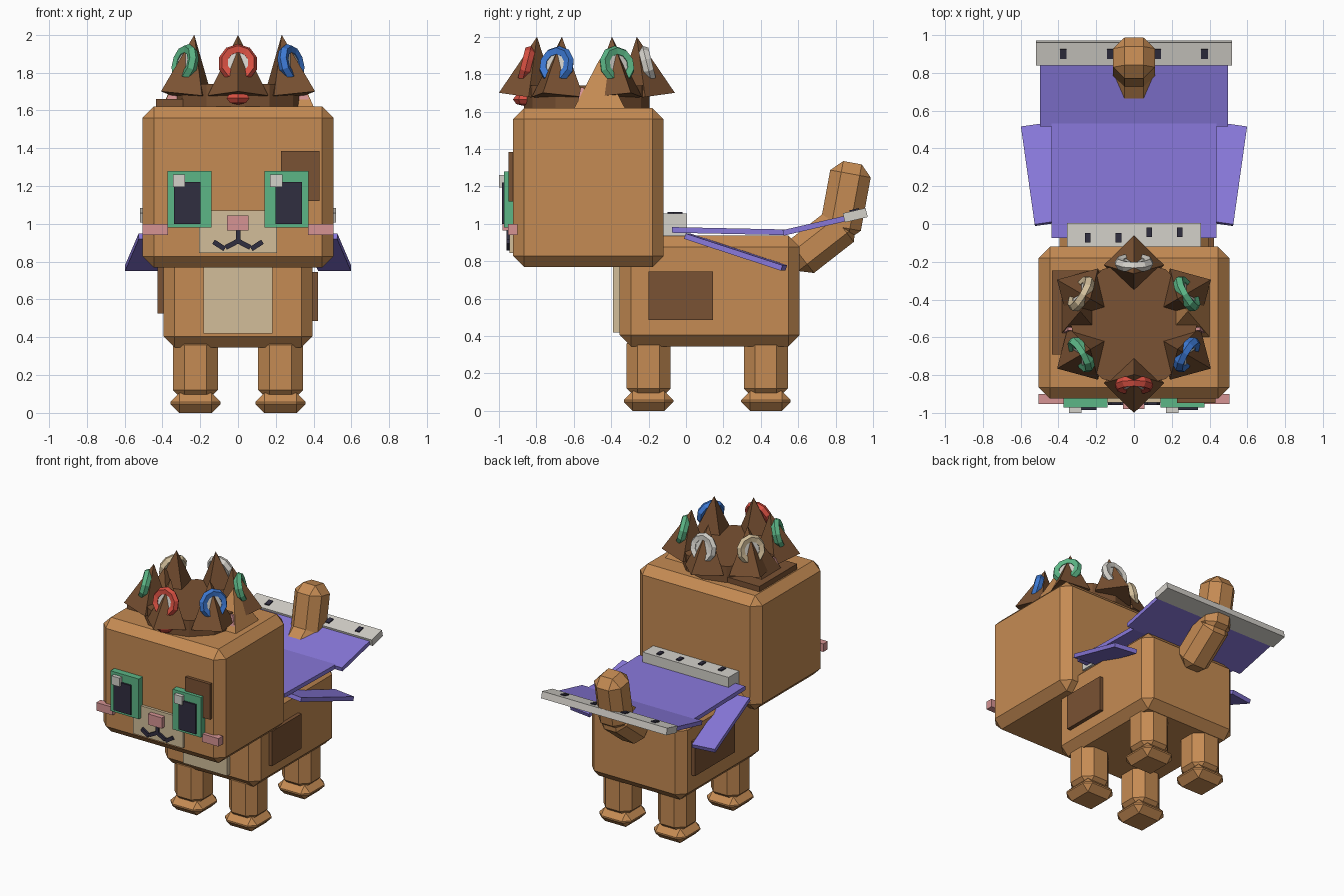
import bpy, bmesh, math
from mathutils import Matrix, Vector, Euler

if "Cube" in bpy.data.objects:
    bpy.data.objects.remove(bpy.data.objects["Cube"])


def material(name, rgb):
    m = bpy.data.materials.new(name)
    lin = [((c / 255 + 0.055) / 1.055) ** 2.4 for c in rgb]
    m.diffuse_color = (*lin, 1)
    m.use_nodes = True
    m.node_tree.nodes["Principled BSDF"].inputs["Base Color"].default_value = m.diffuse_color
    return m


TAN = material("tan fur", (197, 139, 83))
BROWN = material("brown", (122, 82, 51))
PURPLE = material("purple cloth", (136, 120, 218))
CREAM = material("cream", (210, 190, 154))
WHITE = material("off white", (212, 209, 202))
GREEN = material("green", (92, 182, 134))
DARK = material("near black", (48, 46, 64))
PINK = material("pink", (214, 148, 148))
RED = material("red", (216, 80, 66))
BLUE = material("blue", (60, 120, 210))


def finish(name, bm, mat, matrix=Matrix()):
    bm.transform(matrix)
    bmesh.ops.recalc_face_normals(bm, faces=bm.faces[:])
    me = bpy.data.meshes.new(name)
    bm.to_mesh(me)
    bm.free()
    me.materials.append(mat)
    ob = bpy.data.objects.new(name, me)
    bpy.context.collection.objects.link(ob)
    return ob


def block(name, mat, center, size, rot=(0, 0, 0), bevel=0):
    """Box by centre and size, with optional chamfer; rotation in degrees."""
    bm = bmesh.new()
    bmesh.ops.create_cube(bm, size=1, matrix=Matrix.Diagonal((*size, 1)))
    if bevel:
        bmesh.ops.bevel(bm, geom=bm.edges[:], offset=bevel, segments=1, affect='EDGES')
    r = Euler([math.radians(a) for a in rot]).to_matrix().to_4x4()
    return finish(name, bm, mat, Matrix.Translation(center) @ r)


def span(name, mat, x, y, z, bevel=0):
    """Box by its limits on each axis."""
    lo, hi = Vector((x[0], y[0], z[0])), Vector((x[1], y[1], z[1]))
    return block(name, mat, (lo + hi) / 2, hi - lo, bevel=bevel)


def cone(name, mat, sides, r1, r2, depth, matrix):
    """Cone, pyramid or cylinder standing on its local origin."""
    bm = bmesh.new()
    bmesh.ops.create_cone(bm, cap_ends=True, segments=sides, radius1=r1, radius2=r2, depth=depth,
                          matrix=Matrix.Translation((0, 0, depth / 2)))
    return finish(name, bm, mat, matrix)


# Head, body and fur patches
span("head", TAN, (-.505, .505), (-.925, -.12), (.768, 1.62), .06)
span("body", TAN, (-.395, .395), (-.355, .608), (.345, .937), .06)
span("chest_patch", CREAM, (-.183, .183), (-.39, -.34), (.42, .79))
span("right_side_patch", BROWN, (.38, .423), (-.2, .145), (.485, .745))
span("left_side_patch", BROWN, (-.425, -.38), (.03, .5), (.525, .78))
span("brow_patch", BROWN, (.227, .432), (-.948, -.91), (1.12, 1.385))
span("head_top_patch", BROWN, (-.435, -.05), (-.69, -.245), (1.6, 1.66))

# Legs and feet
for sx, side in ((-1, "left"), (1, "right")):
    for y, end in ((-.2, "front"), (.427, "back")):
        block(f"{end}_{side}_leg", TAN, (sx * .225, y, .24), (.236, .236, .36), bevel=.06)
        block(f"{end}_{side}_foot", TAN, (sx * .225, y, .0525), (.265, .265, .105), bevel=.047)

# Tail in two bent sections
block("tail_base", TAN, (0, .723, .907), (.22, .39, .22), (38, 0, 0), .06)
block("tail_tip", TAN, (0, .853, 1.125), (.22, .22, .41), (-10.5, 0, 0), .06)

# Face
span("muzzle", CREAM, (-.205, .205), (-.945, -.91), (.845, 1.07))
span("nose", PINK, (-.058, .056), (-.98, -.93), (.965, 1.045))
for sx, side in ((-1, "left"), (1, "right")):
    ex = sx * .257
    span(f"{side}_eye", GREEN, (ex - .117, ex + .117), (-.972, -.91), (.98, 1.28))
    px = sx * .268
    span(f"{side}_pupil", DARK, (px - .07, px + .07), (-.985, -.95), (1.0, 1.22))
    gx = -.312 if sx < 0 else .203
    span(f"{side}_eye_glint", WHITE, (gx - .033, gx + .033), (-1.0, -.96), (1.195, 1.26))
    span(f"{side}_cheek", PINK, sorted((sx * .37, sx * .505)), (-.952, -.9), (.94, 1.0))
    # Each half of the mouth is two short strokes
    block(f"{side}_mouth_inner", DARK, (sx * .032, -.947, .892), (.075, .025, .026), (0, sx * 28, 0))
    block(f"{side}_mouth_outer", DARK, (sx * .1, -.947, .886), (.07, .025, .026), (0, sx * -33, 0))
span("mouth_middle", DARK, (-.011, .013), (-.959, -.935), (.895, .967))

# Ears with pink insides
for sx, side, mat in ((-1, "left", BROWN), (1, "right", TAN)):
    cone(f"{side}_ear", mat, 4, .135 * math.sqrt(2), 0, .26,
         Matrix.Translation((sx * .285, -.462, 1.62)) @ Matrix.Diagonal((.85, 1, 1, 1))
         @ Matrix.Rotation(math.pi / 4, 4, 'Z'))
    cone(f"{side}_inner_ear", PINK, 4, .055 * math.sqrt(2), .02, .11,
         Matrix.Translation((sx * .335, -.555, 1.62)) @ Matrix.Diagonal((1, .55, 1, 1))
         @ Matrix.Rotation(math.pi / 4, 4, 'Z'))

# Cape with spotted trim
block("cape_front", PURPLE, (0, .23, .961), (.875, .61, .03), (-1.2, 0, 0))
block("cape_back", PURPLE, (0, .695, .992), (.995, .36, .03), (13, 0, 0))
span("collar_trim", WHITE, (-.355, .355), (-.12, .005), (.935, 1.055))
block("cape_trim", WHITE, (0, .905, 1.046), (1.035, .125, .05), (13, 0, 0))
for i, (x, y) in enumerate(((-.245, -.073), (-.082, -.073), (.08, -.043), (.243, -.043))):
    block(f"collar_spot_{i}", DARK, (x, y, 1.056), (.03, .05, .016))
for i, x in enumerate((-.375, -.125, .125, .373)):
    block(f"cape_spot_{i}", DARK, (x, .9, 1.07), (.035, .052, .016), (13, 0, 0))
for sx, side in ((-1, "left"), (1, "right")):
    block(f"{side}_cape_flap", PURPLE, (sx * .475, .265, .849), (.175, .55, .03), (-18, 0, sx * -8))

# Crown band, spikes and jewelled rings
CROWN = Matrix.Translation((0, -.53, 0))
cone("crown_band", BROWN, 12, .335, .335, .125, CROWN @ Matrix.Translation((0, 0, 1.615)))
RINGS = [("front", RED), ("front_right", BLUE), ("back_right", GREEN),
         ("back", WHITE), ("back_left", CREAM), ("front_left", GREEN)]
for i, (pos, mat) in enumerate(RINGS):
    turn = CROWN @ Matrix.Rotation(i * math.pi / 3, 4, 'Z')
    # Spike leans in toward the crown centre, one corner pointing out
    cone(f"{pos}_spike", BROWN, 4, .16, 0, .325,
         turn @ Matrix.Translation((0, -.312, 1.678)) @ Matrix.Rotation(math.radians(-8), 4, 'X'))
    seat = turn @ Matrix.Translation((0, -.323, 1.848)) @ Matrix.Rotation(math.radians(76), 4, 'X')
    # Ring swept from a square section around ten sides
    bm = bmesh.new()
    section = [(.056, -.02), (.09, -.028), (.106, 0), (.09, .028), (.056, .02)]
    loops = []
    for k in range(10):
        a = (k + .5) * math.tau / 10
        loops.append([bm.verts.new((r * math.cos(a), r * math.sin(a), h)) for r, h in section])
    for k in range(10):
        p, q = loops[k], loops[(k + 1) % 10]
        for j in range(5):
            n = (j + 1) % 5
            bm.faces.new((p[j], q[j], q[n], p[n]))
    finish(f"{pos}_ring", bm, mat, seat)
    cone(f"{pos}_ring_jewel", WHITE, 10, .06, .06, .03, seat @ Matrix.Translation((0, 0, -.015)))

# Small gem under the front spike
bm = bmesh.new()
bmesh.ops.create_uvsphere(bm, u_segments=6, v_segments=4, radius=1)
finish("crown_gem", bm, RED, Matrix.Translation((0, -.865, 1.665)) @ Matrix.Diagonal((.07, .06, .035, 1)))
